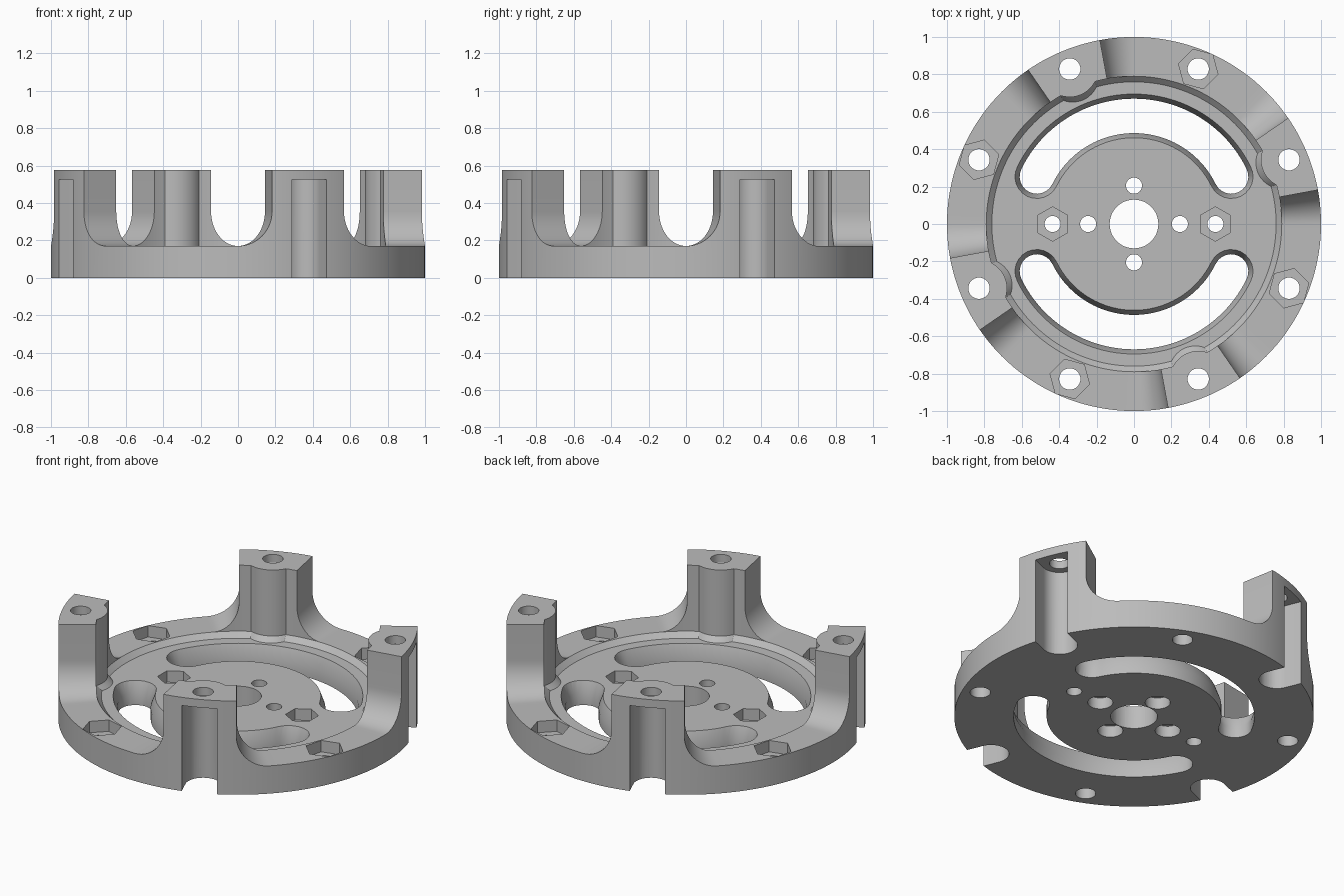
import bpy, bmesh, math
from math import sin, cos, radians, pi, sqrt

if "Cube" in bpy.data.objects:
    bpy.data.objects.remove(bpy.data.objects["Cube"])

RIM, TOP, FIL, FLOOR = 0.17, 0.575, 0.355, 0.14   # key heights
HOLE_R = 0.897                                    # bolt circle radius
POSTS = [22.5 + 90 * i for i in range(4)]
NUTS = [67.5 + 90 * i for i in range(4)]

grey = bpy.data.materials.new("light_grey")
grey.diffuse_color = (0.50, 0.50, 0.50, 1)
grey.use_nodes = True
grey.node_tree.nodes["Principled BSDF"].inputs["Base Color"].default_value = grey.diffuse_color


def make_object(name, bm):
    bmesh.ops.recalc_face_normals(bm, faces=bm.faces)
    me = bpy.data.meshes.new(name)
    bm.to_mesh(me)
    bm.free()
    ob = bpy.data.objects.new(name, me)
    bpy.context.collection.objects.link(ob)
    return ob


def polar(r, deg):
    return r * cos(radians(deg)), r * sin(radians(deg))


def prism(bm, levels):
    """Closed solid lofted through (outline, z) levels."""
    rings = [[bm.verts.new((x, y, z)) for x, y in pts] for pts, z in levels]
    for a, b in zip(rings, rings[1:]):
        for i in range(len(a)):
            j = (i + 1) % len(a)
            bm.faces.new((a[i], a[j], b[j], b[i]))
    bm.faces.new(rings[0][::-1])
    bm.faces.new(rings[-1])


def ngon(cx, cy, r, n=40, turn=0):
    return [(cx + r * cos(2 * pi * i / n + turn), cy + r * sin(2 * pi * i / n + turn))
            for i in range(n)]


def kidney(hw, mid=0.578, a0=26, a1=154, side=1):
    """Curved slot outline with round ends."""
    pts = [polar(mid + hw, a0 + (a1 - a0) * i / 48) for i in range(49)]
    cx, cy = polar(mid, a1)
    pts += [(cx + hw * cos(radians(a1 + 15 * i)), cy + hw * sin(radians(a1 + 15 * i)))
            for i in range(1, 12)]
    pts += [polar(mid - hw, a1 + (a0 - a1) * i / 48) for i in range(49)]
    cx, cy = polar(mid, a0)
    pts += [(cx + hw * cos(radians(a0 + 180 + 15 * i)), cy + hw * sin(radians(a0 + 180 + 15 * i)))
            for i in range(1, 12)]
    return [(side * x, side * y) for x, y in pts]


# Angular stations around one post: (offset in degrees, height)
half = [(0.8 * i, TOP) for i in range(16)]
for i in range(15):
    u = i / 14 * pi / 2
    half.append((12 + 10.5 * (1 - cos(u)), RIM + (FIL - RIM) * (1 - sin(u))))
half += [(22.5 + 2.5 * i, RIM) for i in range(1, 10)]
stations = [(-d, z) for d, z in half[:0:-1]] + half[:-1]


def inner_radius(d):
    """Rim inner wall, bulging inward around the bolt boss."""
    s = HOLE_R * sin(radians(d))
    if abs(s) < 0.15:
        return min(0.79, HOLE_R * cos(radians(d)) - sqrt(0.15 ** 2 - s * s))
    return 0.79


# Body: disc, raised rim and four posts with filleted flanks
bm = bmesh.new()
cols = []
for p in POSTS:
    for d, z in stations:
        ri, zm = inner_radius(d), min(z, FIL)
        sec = [(0, 0), (1, 0), (1, zm), (1, z), (ri, z), (ri, zm), (ri, RIM),
               (ri - 0.03, FLOOR), (0, FLOOR)]
        cols.append([bm.verts.new((*polar(r, p + d), h)) for r, h in sec])
for i, a in enumerate(cols):
    b = cols[(i + 1) % len(cols)]
    for k in range(len(a) - 1):
        bm.faces.new((a[k], b[k], b[k + 1], a[k + 1]))
bmesh.ops.remove_doubles(bm, verts=bm.verts, dist=1e-5)
body = make_object("mounting_ring_body", bm)
body.data.materials.append(grey)

# Kidney slots, wider in the upper half
slots = bmesh.new()
for s in (1, -1):
    prism(slots, [(kidney(0.092, side=s), -0.1), (kidney(0.092, side=s), 0.07),
                  (kidney(0.117, side=s), FLOOR), (kidney(0.117, side=s), 0.16)])

# Through holes: bolt circle, centre bore, inner bolts
holes = bmesh.new()
prism(holes, [(ngon(0, 0, 0.13, 64), -0.1), (ngon(0, 0, 0.13, 64), 0.3)])
small = [(0, 0.205), (0, -0.205), (0.245, 0), (-0.245, 0)]
for x, y in small + [(0.435, 0), (-0.435, 0)]:
    prism(holes, [(ngon(x, y, 0.043), -0.1), (ngon(x, y, 0.043), 0.3)])
for a in POSTS + NUTS:
    o = ngon(*polar(HOLE_R, a), 0.057)
    prism(holes, [(o, -0.1), (o, 0.8)])

# Pockets: hex nut seats, counterbores below, open channels inside the posts
pockets = bmesh.new()
for a in NUTS:
    o = ngon(*polar(HOLE_R, a), 0.109, 6, radians(a - 22.5))
    prism(pockets, [(o, 0.10), (o, 0.3)])
for x in (0.435, -0.435):
    o = ngon(x, 0, 0.092, 6, pi / 6)
    prism(pockets, [(o, 0.07), (o, 0.3)])
for x, y in small:
    o = ngon(x, y, 0.07)
    prism(pockets, [(o, -0.1), (o, 0.07)])
for a in POSTS:
    cx, cy = polar(HOLE_R, a)
    o = [(cx + 0.1 * cos(radians(a + 90 + 9 * i)), cy + 0.1 * sin(radians(a + 90 + 9 * i)))
         for i in range(21)]
    dx, dy = polar(0.3, a)
    o += [(o[-1][0] + dx, o[-1][1] + dy), (o[0][0] + dx, o[0][1] + dy)]
    prism(pockets, [(o, -0.1), (o, 0.525)])

# Cut everything out of the body
bpy.context.view_layer.objects.active = body
body.select_set(True)
for name, bmc in (("slot_cutter", slots), ("pocket_cutter", pockets), ("hole_cutter", holes)):
    cutter = make_object(name, bmc)
    cutter.hide_render = True
    mod = body.modifiers.new(name, 'BOOLEAN')
    mod.operation, mod.solver, mod.object = 'DIFFERENCE', 'EXACT', cutter
    bpy.ops.object.modifier_apply(modifier=mod.name)
    bpy.data.objects.remove(cutter)

for poly in body.data.polygons:
    poly.material_index = 0
bpy.ops.object.shade_smooth_by_angle(angle=radians(25))
